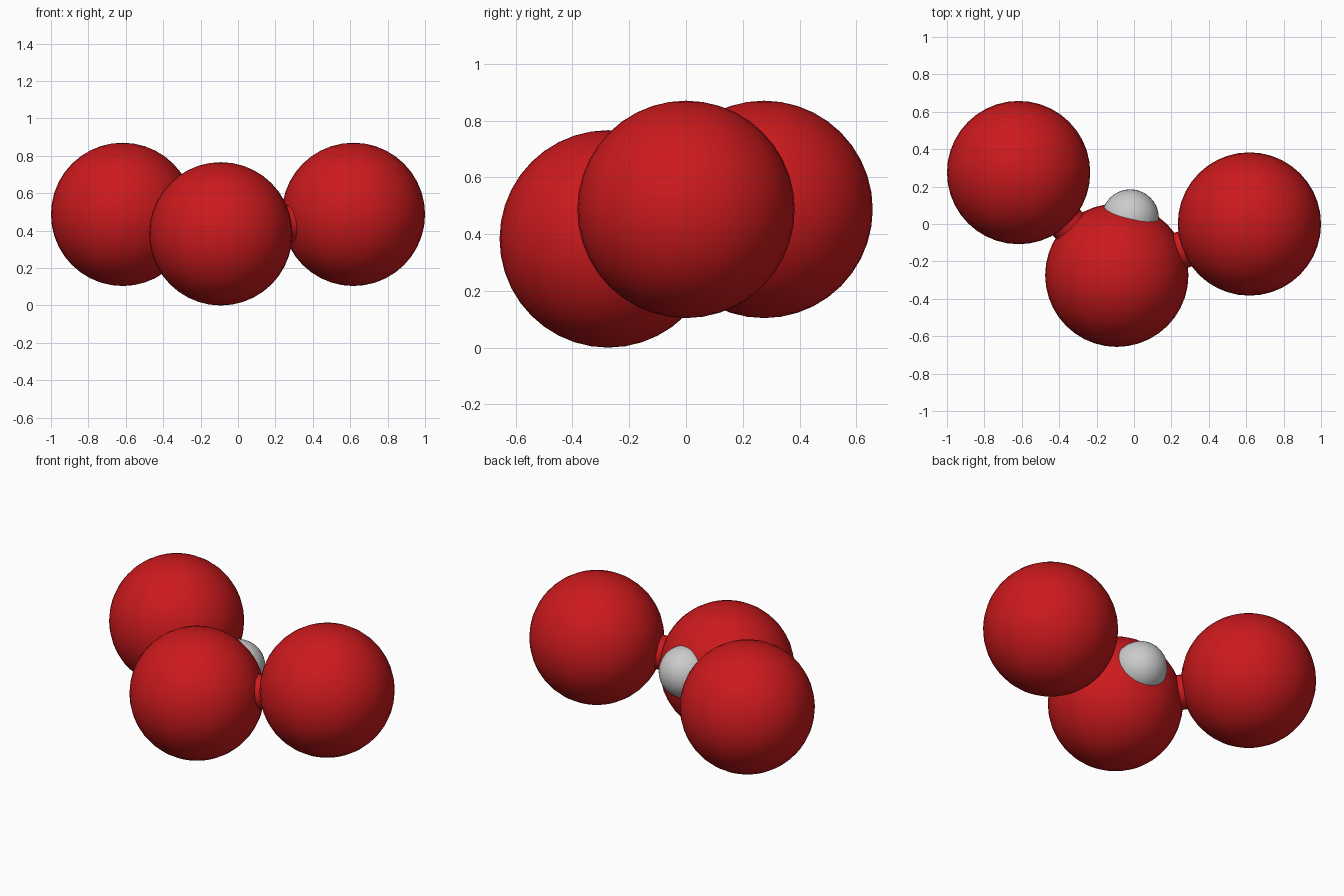
import bpy
from mathutils import Vector

if "Cube" in bpy.data.objects:
    bpy.data.objects.remove(bpy.data.objects["Cube"])

red = bpy.data.materials.new("red")
red.diffuse_color = (0.6, 0.01, 0.012, 1)
red.use_nodes = True
red.node_tree.nodes["Principled BSDF"].inputs["Base Color"].default_value = red.diffuse_color

BIG_R, SMALL_R, ROD_R = 0.383, 0.153, 0.1
left = Vector((-0.617, 0.275, 0.487))
middle = Vector((-0.092, -0.274, 0.383))
right = Vector((0.617, 0.0, 0.487))
small = Vector((-0.02, 0.032, 0.455))


def finish(name, mat):
    ob = bpy.context.object
    ob.name = name
    bpy.ops.object.shade_smooth_by_angle()
    if mat:
        ob.data.materials.append(mat)
    return ob


def ball(name, centre, radius, mat=None):
    bpy.ops.mesh.primitive_uv_sphere_add(segments=40, ring_count=20,
                                         radius=radius, location=centre)
    return finish(name, mat)


def rod(name, a, b, mat=None):
    d = b - a
    bpy.ops.mesh.primitive_cylinder_add(
        vertices=32, radius=ROD_R, depth=d.length, location=(a + b) / 2,
        rotation=d.to_track_quat('Z', 'Y').to_euler())
    return finish(name, mat)


# Three large red balls and the small grey one
ball("left_ball", left, BIG_R, red)
ball("middle_ball", middle, BIG_R, red)
ball("right_ball", right, BIG_R, red)
ball("small_ball", small, SMALL_R)

# Connecting rods from the middle ball
rod("left_rod", middle, left, red)
rod("right_rod", middle, right, red)
rod("small_rod", middle, small, red)
